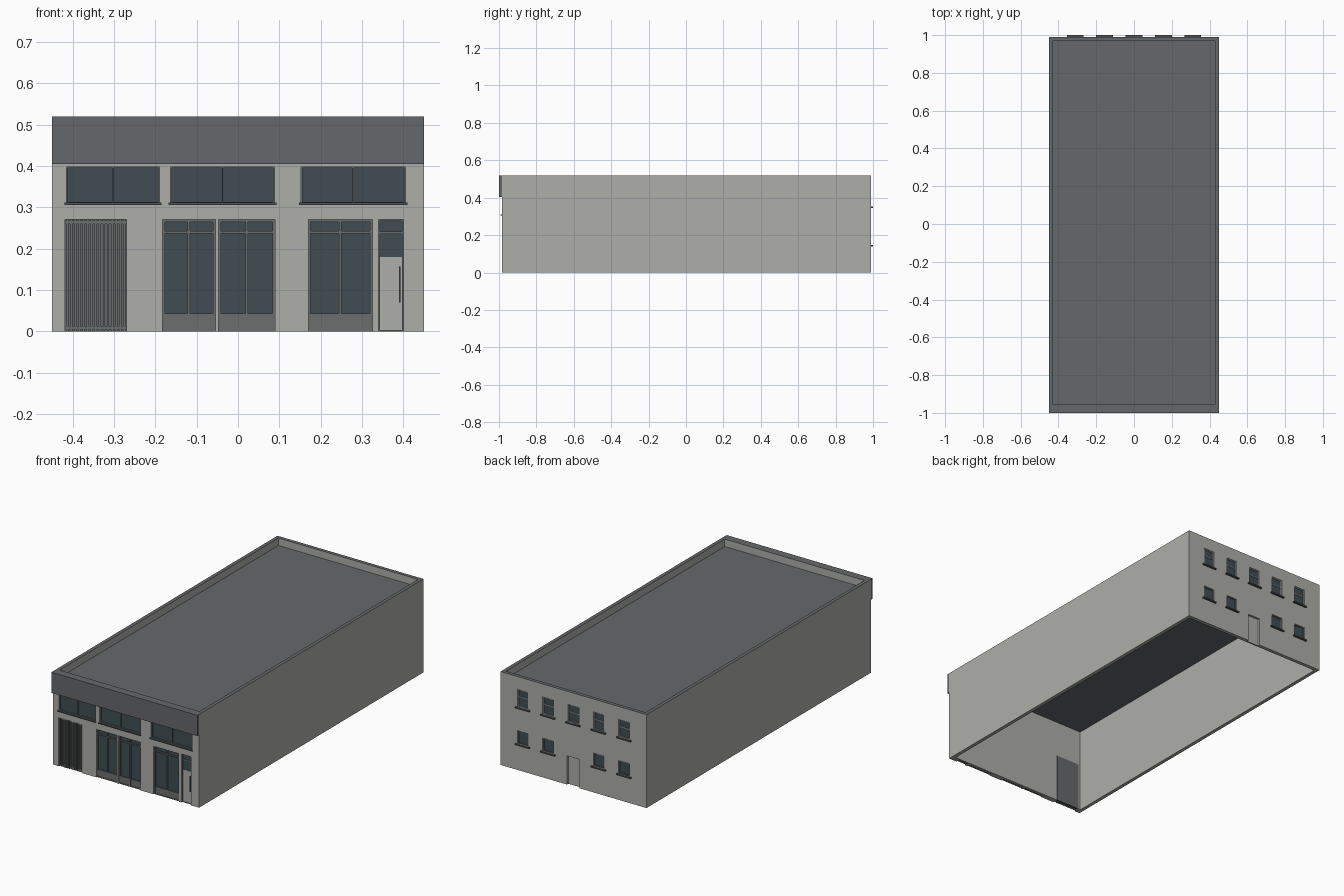
import bpy
import bmesh

default = bpy.data.objects.get("Cube")
if default:
    bpy.data.objects.remove(default, do_unlink=True)


def material(name, red, green, blue):
    mat = bpy.data.materials.new(name)
    mat.use_nodes = True
    color = (red, green, blue, 1)
    mat.diffuse_color = color
    shader = next(n for n in mat.node_tree.nodes if n.type == 'BSDF_PRINCIPLED')
    shader.inputs["Base Color"].default_value = color
    shader.inputs["Roughness"].default_value = 0.8
    return mat


wall_paint = material("wall_light_grey", 0.42, 0.42, 0.40)
roof_grey = material("roof_dark_grey", 0.13, 0.14, 0.146)
frame_grey = material("frame_grey", 0.15, 0.155, 0.155)
sill_grey = material("sill_charcoal", 0.08, 0.085, 0.09)
glass_blue = material("glass_dark_blue", 0.05, 0.073, 0.084)


def boxes(name, mat, parts):
    """One object made of axis-aligned boxes given as x, y and z ranges."""
    bm = bmesh.new()
    for ranges in parts:
        cube = bmesh.ops.create_cube(bm, size=1)
        for vert in cube["verts"]:
            for axis, span in enumerate(ranges):
                vert.co[axis] = max(span) if vert.co[axis] > 0 else min(span)
    mesh = bpy.data.meshes.new(name)
    bm.to_mesh(mesh)
    bm.free()
    mesh.materials.append(mat)
    obj = bpy.data.objects.new(name, mesh)
    bpy.context.scene.collection.objects.link(obj)
    return obj


HALF, TOP = 0.45, 0.52
FRONT, BACK = -0.985, 0.99


def front(a, b):
    """Depth range measured inward from the street wall."""
    return (FRONT + a, FRONT + b)


def back(a, b):
    """Depth range measured inward from the rear wall."""
    return (BACK - a, BACK - b)


def frame_parts(xs, zs, side, edge, near, far, uprights=(), rails=()):
    """Border, uprights and rails of a window frame."""
    (x0, x1), (z0, z1) = xs, zs
    depth = side(near, far)
    half = edge / 2
    parts = [((x0, x0 + edge), depth, zs), ((x1 - edge, x1), depth, zs)]
    parts += [((x0 + edge, x1 - edge), depth, z) for z in ((z0, z0 + edge), (z1 - edge, z1))]
    parts += [((x - half, x + half), depth, (z0 + edge, z1 - edge)) for x in uprights]
    parts += [((x0 + edge, x1 - edge), depth, (z - half, z + half)) for z in rails]
    return parts


# Opening layout
high_windows = [(-0.415, -0.19), (-0.163, 0.088), (0.153, 0.405)]
high_z = (0.31, 0.398)
shopfronts = [(-0.183, -0.055), (-0.047, 0.09), (0.17, 0.325)]
shop_z = (0, 0.27)
gate_x = (-0.418, -0.27)
door_x = (0.34, 0.4)
rear_door_x, rear_door_z = (-0.036, 0.04), (0, 0.16)
columns = [-0.312, -0.156, 0, 0.156, 0.312]
rear_windows = [((x - 0.034, x + 0.034), (0.352, 0.45)) for x in columns]
rear_windows += [((x - 0.034, x + 0.034), (0.147, 0.22)) for x in columns if x]

# Building shell: hollow below, sunken roof, recessed openings
shell = boxes("building_shell", wall_paint, [((-HALF, HALF), (FRONT, BACK), (0, TOP))])
low = (-0.1, shop_z[1])
cuts = [
    ((-0.43, 0.43), (-0.955, 0.97), (-0.1, 0.474)),
    ((-0.43, 0.43), (-0.955, 0.97), (0.479, 0.6)),
    (gate_x, front(-0.1, 0.027), low),
    (door_x, front(-0.1, 0.02), low),
    (rear_door_x, back(-0.1, 0.016), (-0.1, rear_door_z[1])),
]
cuts += [(xs, front(-0.1, 0.018), high_z) for xs in high_windows]
cuts += [(xs, front(-0.1, 0.018), low) for xs in shopfronts]
cuts += [(xs, back(-0.1, 0.012), zs) for xs, zs in rear_windows]
cutter = boxes("opening_cutter", wall_paint, cuts)
cutter.hide_render = True
carve = shell.modifiers.new("openings", 'BOOLEAN')
carve.object = cutter
carve.solver = 'EXACT'
bpy.context.view_layer.update()
carved = bpy.data.meshes.new_from_object(
    shell.evaluated_get(bpy.context.evaluated_depsgraph_get()))
shell.modifiers.clear()
shell.data = carved
bpy.data.objects.remove(cutter, do_unlink=True)

# Roof, parapet cap and ceiling take the dark colour
carved.materials.clear()
carved.materials.append(wall_paint)
carved.materials.append(roof_grey)
for face in carved.polygons:
    level = abs(face.normal.z) > 0.5 and face.center.z > 0.46
    face.material_index = 1 if level else 0

# Fascia band over the street side
boxes("fascia", roof_grey, [((-HALF, HALF), (-1, FRONT), (0.405, TOP))])

# Street windows on the upper level
for i, xs in enumerate(high_windows, 1):
    middle = sum(xs) / 2
    boxes(f"high_window_frame_{i}", frame_grey,
          frame_parts(xs, high_z, front, 0.003, 0.006, 0.016, uprights=[middle]))
    boxes(f"high_window_glass_{i}", glass_blue, [(xs, front(0.012, 0.018), high_z)])
    boxes(f"high_window_sill_{i}", sill_grey,
          [((xs[0] - 0.005, xs[1] + 0.005), front(-0.006, 0.012), (0.305, 0.311))])

# Shopfronts with base panel, transom and centre post
for i, xs in enumerate(shopfronts, 1):
    middle = sum(xs) / 2
    parts = frame_parts(xs, shop_z, front, 0.006, 0.005, 0.016,
                        uprights=[middle], rails=[0.24])
    parts.append((xs, front(0.007, 0.017), (0, 0.043)))
    boxes(f"shopfront_frame_{i}", frame_grey, parts)
    boxes(f"shopfront_glass_{i}", glass_blue, [(xs, front(0.012, 0.018), (0.04, 0.265))])

# Barred gate with backing panel
boxes("gate_backing", roof_grey, [(gate_x, front(0.024, 0.032), shop_z)])
bars = [(gate_x, front(0.008, 0.016), z) for z in ((0.004, 0.011), (0.26, 0.268))]
count = 15
step = (gate_x[1] - gate_x[0]) / count
for i in range(count):
    x = gate_x[0] + step * (i + 0.5)
    bars.append(((x - step * 0.28, x + step * 0.28), front(0.005, 0.014), shop_z))
boxes("gate_bars", frame_grey, bars)

# Street door
boxes("door_panel", wall_paint, [((0.343, 0.397), front(0.012, 0.02), (0.003, 0.18))])
boxes("door_glass", glass_blue, [((0.343, 0.397), front(0.013, 0.02), (0.18, 0.267))])
boxes("door_frame", frame_grey,
      frame_parts(door_x, shop_z, front, 0.003, 0.008, 0.018)
      + [(door_x, front(0.008, 0.018), (0.235, 0.241))])
boxes("door_handle", sill_grey, [((0.389, 0.393), front(0.004, 0.013), (0.07, 0.157))])

# Rear windows
for i, (xs, zs) in enumerate(rear_windows, 1):
    tall = zs[0] > 0.3
    rails = [zs[0] + 0.055] if tall else []
    boxes(f"rear_window_frame_{i}", wall_paint if tall else frame_grey,
          frame_parts(xs, zs, back, 0.004, 0.004, 0.011, rails=rails))
    boxes(f"rear_window_glass_{i}", glass_blue, [(xs, back(0.008, 0.012), zs)])
    boxes(f"rear_window_sill_{i}", sill_grey,
          [((xs[0] - 0.01, xs[1] + 0.01), back(-0.01, 0.008), (zs[0] - 0.007, zs[0]))])

# Rear door
boxes("rear_door", wall_paint, [(rear_door_x, back(0.012, 0.016), rear_door_z)])
